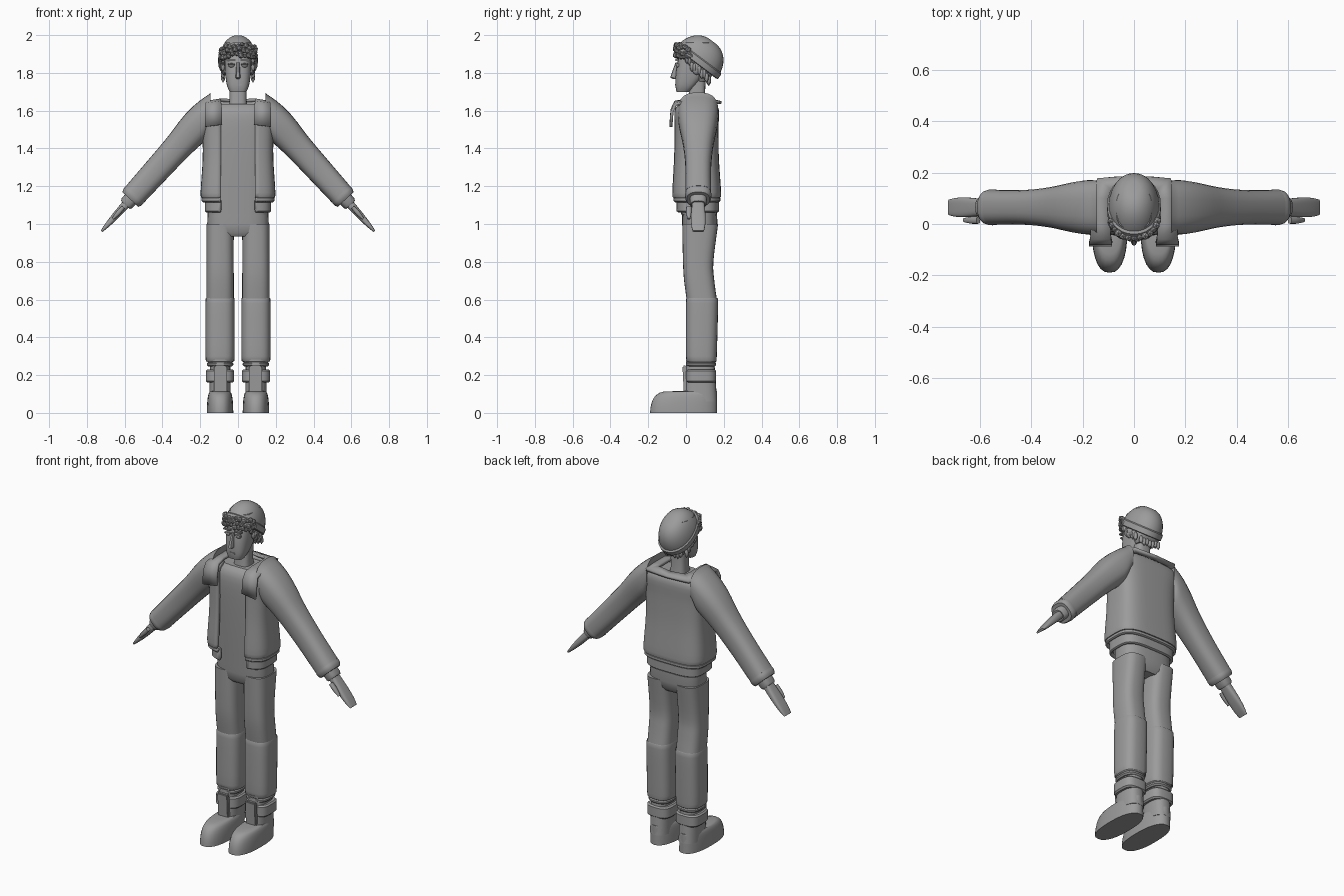
import bpy, bmesh, math, random
from mathutils import Vector, Matrix

cube = bpy.data.objects.get("Cube")
if cube:
    bpy.data.objects.remove(cube, do_unlink=True)
random.seed(4)

tone = (.33, .33, .33, 1)
grey = bpy.data.materials.new("plain grey")
grey.use_nodes = True
grey.diffuse_color = tone
grey.node_tree.nodes["Principled BSDF"].inputs["Base Color"].default_value = tone
X, Y, Z = Matrix.Identity(3)


def finish(name, bm, mirror=False, thickness=0, offset=-1, recalculate=True):
    """Turn the bmesh into a grey, smooth-shaded object with sharp edges kept."""
    if recalculate:
        bmesh.ops.recalc_face_normals(bm, faces=bm.faces)
    mesh = bpy.data.meshes.new(name)
    bm.to_mesh(mesh)
    bm.free()
    mesh.materials.append(grey)
    mesh.shade_smooth()
    mesh.set_sharp_from_angle(angle=math.radians(40))
    part = bpy.data.objects.new(name, mesh)
    bpy.context.collection.objects.link(part)
    if thickness:
        solidify = part.modifiers.new("thickness", 'SOLIDIFY')
        solidify.thickness, solidify.offset = thickness, offset
    if mirror:
        part.modifiers.new("mirror", 'MIRROR')


def signed_power(value, exponent):
    return math.copysign(abs(value) ** exponent, value)


def smooth(rows, steps=4):
    """Add rows in between along a flowing curve."""
    rows = [Vector(row) for row in rows]
    result = []
    for i in range(len(rows) - 1):
        start, end = rows[i], rows[i + 1]
        before, after = rows[max(i - 1, 0)], rows[min(i + 2, len(rows) - 1)]
        for k in range(steps):
            t = k / steps
            result.append(start + (end - start) * (t * t * (3 - 2 * t))
                          + (end - before) * (t * (1 - t) ** 2 / 2)
                          - (after - start) * (t * t * (1 - t) / 2))
    return result + [rows[-1]]


def loft(name, rings, square=2.6, sides=28, gap=0, **options):
    """Skin rings of (centre, u axis, v axis, u half, v half); gap opens the front."""
    bm = bmesh.new()
    loops = []
    for centre, u, v, wide, deep in rings:
        opening = math.asin((gap / wide) ** (square / 2))
        loop = []
        for i in range(sides + 1 if gap else sides):
            angle = opening - math.pi / 2 + (math.tau - 2 * opening) * i / sides
            loop.append(bm.verts.new(Vector(centre)
                                     + u * wide * signed_power(math.cos(angle), 2 / square)
                                     + v * deep * signed_power(math.sin(angle), 2 / square)))
        loops.append(loop)
    for low, high in zip(loops, loops[1:]):
        for i in range(sides):
            j = (i + 1) % len(low)
            bm.faces.new((low[i], low[j], high[j], high[i]))
    if not gap:
        bm.faces.new(loops[0][::-1])
        bm.faces.new(loops[-1])
    finish(name, bm, recalculate=not gap, **options)


def upright(name, rows, x=0, **options):
    """Stack rows of (height, front, back, half width)."""
    loft(name, [((x, (front + back) / 2, z), X, Y, half, (back - front) / 2)
                for z, front, back, half in rows], **options)


def band(name, low, high, front, back, half, chamfer=.008, **options):
    """A flat hoop with chamfered rims."""
    inner = (front + chamfer, back - chamfer, half - chamfer)
    outer = (front, back, half)
    upright(name, [(low, *inner), (low + chamfer, *outer),
                   (high - chamfer, *outer), (high, *inner)], **options)


shoulder, wrist = Vector((.2, .065, 1.54)), Vector((.57, .065, 1.13))


def along_arm(name, rows, sideways=0, **options):
    """Rows of (share of the arm's length, half thickness, half depth)."""
    rings = []
    for share, thick, deep in rows:
        tilt = math.radians(47) * min(1, max(0, .5 + 4 * share))
        across = X * math.sin(tilt) + Z * math.cos(tilt)
        rings.append((shoulder.lerp(wrist, share) - Y * sideways, across, Y, thick, deep))
    loft(name, rings, mirror=True, **options)


def block(name, centre, size, tilt=0, mirror=False):
    bm = bmesh.new()
    place = Matrix.Translation(centre) @ Matrix.Rotation(math.radians(tilt), 4, 'X')
    bmesh.ops.create_cube(bm, size=1, matrix=place @ Matrix.Diagonal((*size, 1)))
    bmesh.ops.bevel(bm, geom=bm.edges[:], offset=min(size) / 4, segments=2, affect='EDGES')
    finish(name, bm, mirror)


def blobs(name, spots, mirror=False, detail=1):
    """Ellipsoids given as (centre, radii)."""
    bm = bmesh.new()
    for centre, radii in spots:
        bmesh.ops.create_icosphere(bm, subdivisions=detail, radius=1,
                                   matrix=Matrix.Translation(centre) @ Matrix.Diagonal((*radii, 1)))
    finish(name, bm, mirror)


# Boots: domed feet, shafts, cuffs and tongues
leg = dict(x=.095, mirror=True)
feet = []
for i in range(9):
    angle = math.pi / 2 * i / 8
    swell = math.cos(angle) ** .5
    feet.append((.115 * math.sin(angle), -.06 - .13 * swell, .165, .04 + .03 * swell))
upright("boot_feet", feet, square=2.4, **leg)
upright("boot_shafts", [(.06, -.01, .165, .057), (.27, 0, .15, .054)], **leg)
band("boot_cuffs", .16, .23, 0, .16, .075, square=3.2, **leg)
block("boot_tongues", (.092, -.004, .175), (.07, .022, .15), tilt=3, mirror=True)

# Trousers: rumpled hems, shins, thighs and hips
for i, name in enumerate(("lower", "upper")):
    band("trouser_fold_" + name, .245 + .02 * i, .27 + .02 * i, 0, .16, .07, **leg)
upright("trouser_shins", smooth([(.28, .01, .16, .07), (.3, 0, .163, .077),
                                 (.58, 0, .17, .077), (.6, .007, .163, .073)]), square=2.9, **leg)
upright("trouser_thighs", smooth([(.59, .005, .165, .073), (.7, -.01, .15, .073),
                                  (.8, -.016, .145, .072), (1, -.02, .17, .073)]), square=2.9, **leg)
upright("trouser_hips", [(.935, 0, .14, .12), (.955, -.015, .155, .155),
                         (1, -.02, .167, .163), (1.12, -.023, .16, .16)], square=2.9)

# Shirt and open jacket
upright("shirt", smooth([(1.05, -.026, .15, .155), (1.4, -.045, .155, .165),
                         (1.58, -.045, .15, .16), (1.635, -.01, .13, .13)]), square=3)
front_edge = dict(gap=.092, thickness=.02, sides=44, square=3.5)
band("jacket_rib_band", 1.06, 1.14, -.053, .175, .176, **front_edge)
band("jacket_hem_fold", 1.115, 1.145, -.07, .182, .194, **front_edge)
upright("jacket_body", smooth([(1.14, -.068, .18, .19), (1.165, -.075, .186, .198),
                               (1.35, -.066, .174, .187), (1.5, -.063, .172, .19),
                               (1.61, -.06, .173, .205), (1.65, -.01, .14, .14)]), **front_edge)

# Sleeves, gathered cuffs, hands and thumbs follow one straight arm line
along_arm("sleeves", smooth([(-.15, .095, .105), (0, .092, .104), (.3, .076, .08),
                             (.6, .07, .068), (.93, .065, .068)]))
along_arm("sleeve_folds", [(.9, .06, .065), (.95, .066, .07), (.98, .063, .067), (1, .057, .06)])
along_arm("wrist_cuffs", [(.95, .04, .045), (1.05, .038, .044), (1.07, .032, .038)])
along_arm("hands", smooth([(1, .024, .03), (1.2, .019, .038), (1.33, .013, .037),
                           (1.41, .006, .03)]), square=3.2)
along_arm("thumbs", smooth([(1.1, .01, .014), (1.17, .012, .014), (1.25, .006, .008)]),
          sideways=.05, sides=12)

# Collar: a strip from the lapel over the shoulder to the back of the neck
bm = bmesh.new()
edge = None
for centre, side in [((.13, -.08, 1.52), X), ((.13, -.074, 1.6), X), ((.13, -.055, 1.64), X * .9),
                     ((.13, 0, 1.65), X * .8), ((.13, .1, 1.65), X * .8),
                     ((.115, .155, 1.65), X * .6 + Y * .5), ((0, .165, 1.648), Y * .5)]:
    reach = side * .045 - Z * .006
    new_edge = [bm.verts.new(Vector(centre) - reach), bm.verts.new(Vector(centre) + reach)]
    if edge:
        bm.faces.new((*edge, *new_edge[::-1]))
    edge = new_edge
finish("jacket_collar", bm, mirror=True, thickness=.016, offset=0)

# Neck, head and face
upright("neck", [(1.59, 0, .115, .055), (1.66, .013, .1, .045), (1.8, .02, .105, .046)], square=3)
upright("head", smooth([(1.698, -.05, .015, .043), (1.74, -.056, .06, .06),
                        (1.83, -.05, .12, .07), (1.96, -.02, .14, .07)]), square=2.9)
upright("nose", [(1.768, -.07, -.03, .008), (1.775, -.084, -.03, .013),
                 (1.855, -.056, -.03, .008)], sides=12)
block("mouth", (0, -.055, 1.737), (.04, .008, .007))
block("brows", (.036, -.049, 1.868), (.048, .018, .011), mirror=True)
blobs("eyes", [((.034, -.042, 1.84), (.018, .013, .012))], mirror=True, detail=2)
block("eyelids", (.034, -.05, 1.846), (.038, .014, .008), tilt=-12, mirror=True)
blobs("ears", [((.076, .056, 1.825), (.013, .026, .036))], mirror=True, detail=2)

# Hair under the hat: a back cap, forehead curls, side and nape locks
upright("hair_back", smooth([(1.755, .06, .112, .05), (1.8, .045, .145, .072),
                             (1.89, .03, .15, .085)]))
curls = []
for row in range(3):
    for i in range(13):
        angle = math.radians(14 * i - 84 + 5 * row)
        size = random.uniform(.011, .017)
        height = 1.95 - .024 * row - .02 * abs(math.sin(angle)) + random.uniform(-.008, .008)
        curls.append(((.092 * math.sin(angle), .02 - .075 * math.cos(angle), height),
                      (size, size, size)))
blobs("forehead_curls", curls)
blobs("side_locks", [((.08, .005 + .013 * i, 1.87 - .012 * i + random.uniform(-.012, .012)),
                      (.012, .012, .03)) for i in range(9)], mirror=True)
blobs("nape_locks", [((.02 * i - .05, .12, 1.765 + random.uniform(-.01, .01)),
                      (.013, .013, .028)) for i in range(6)])

# Knitted hat, tipped towards the back
tip = Matrix.Rotation(math.radians(-37), 3, 'X')
backwards, upwards = tip @ Y, tip @ Z
hat_base = Vector((0, .053, 1.85))


def hat_part(name, rows):
    loft(name, [(hat_base + upwards * rise, X, backwards, wide, wide * 1.35)
                for rise, wide in rows], square=2.1)


hat_part("hat_brim", [(0, .099), (.004, .105), (.034, .105), (.04, .099)])
dome = [math.radians(9 * i) for i in range(10)]
hat_part("hat_crown", [(.148 * math.sin(angle), .101 * math.cos(angle) ** .8) for angle in dome])
